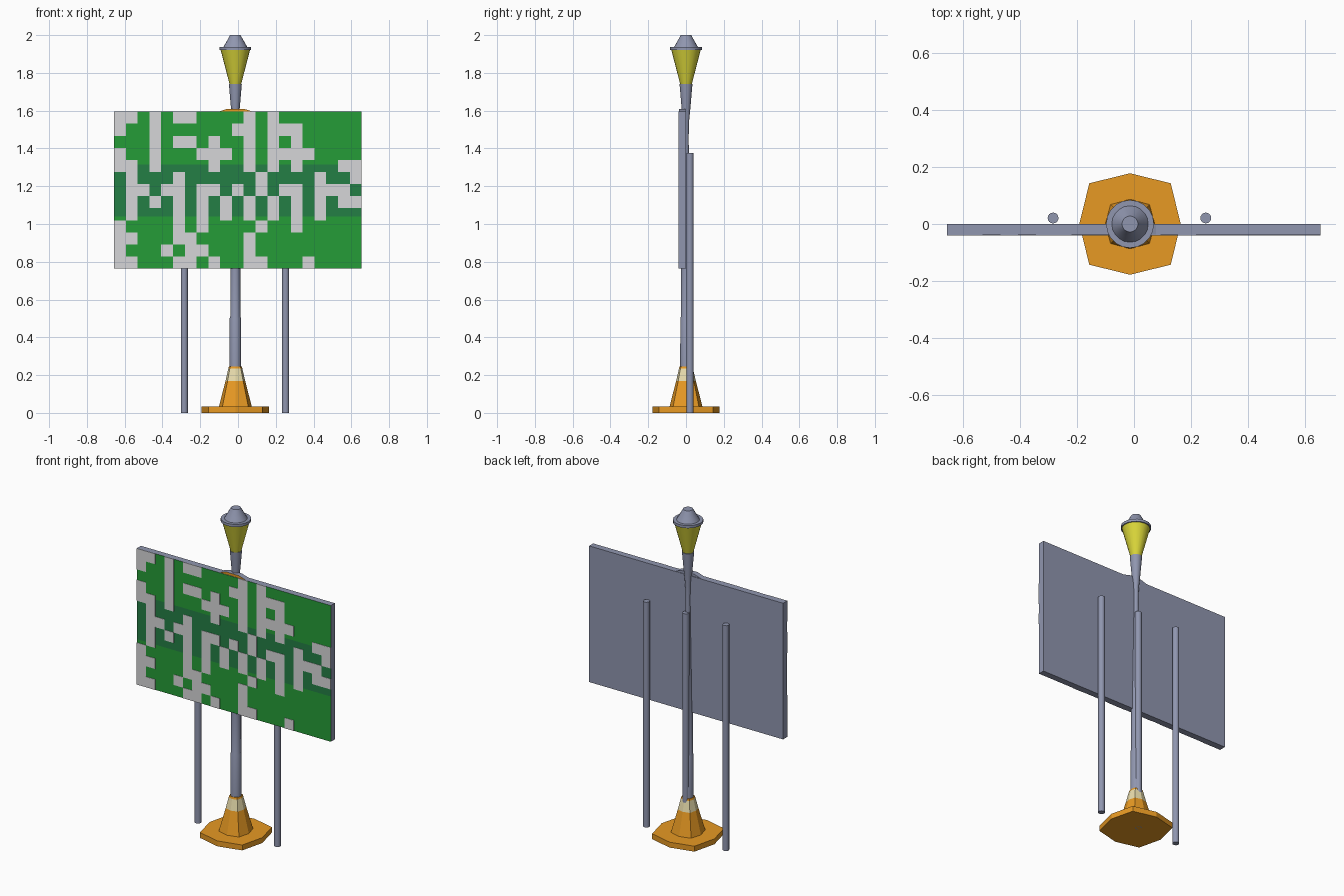
import bpy, bmesh, math

cube = bpy.data.objects.get("Cube")
if cube:
    bpy.data.objects.remove(cube, do_unlink=True)


def material(name, r, g, b):
    """Make a flat material from 8-bit display values."""
    def linear(v):
        v /= 255
        return v / 12.92 if v <= 0.04045 else ((v + 0.055) / 1.055) ** 2.4
    colour = (linear(r), linear(g), linear(b), 1)
    m = bpy.data.materials.new(name)
    m.use_nodes = True
    m.diffuse_color = colour
    m.node_tree.nodes["Principled BSDF"].inputs["Base Color"].default_value = colour
    return m


grey = material("steel_grey", 144, 150, 175)
orange = material("cone_orange", 235, 156, 36)
cream = material("cone_cream", 232, 220, 172)
yellow = material("lamp_yellow", 218, 214, 58)
green = material("sign_green", 37, 156, 55)
dark_green = material("sign_dark_green", 36, 126, 69)
white = material("sign_white", 214, 214, 216)

AXIS = -0.014        # x of the lamp column


def finish(name, bm, mats, smooth=False):
    bmesh.ops.recalc_face_normals(bm, faces=bm.faces)
    mesh = bpy.data.meshes.new(name)
    bm.to_mesh(mesh)
    bm.free()
    for m in mats:
        mesh.materials.append(m)
    ob = bpy.data.objects.new(name, mesh)
    bpy.context.collection.objects.link(ob)
    if smooth:
        bpy.ops.object.select_all(action='DESELECT')
        ob.select_set(True)
        bpy.context.view_layer.objects.active = ob
        bpy.ops.object.shade_smooth_by_angle(angle=math.radians(35))
    return ob


def turned(name, profile, mats, x=AXIS, y=0, sides=20, corner=1, bands=(), smooth=True):
    """Closed stack of rings from (radius, z); corner stretches every other point."""
    bm = bmesh.new()
    rings = []
    for r, z in profile:
        ring = []
        for i in range(sides):
            a = math.tau * i / sides
            k = r * (corner if i % 2 else 1)
            ring.append(bm.verts.new((x + k * math.cos(a), y + k * math.sin(a), z)))
        rings.append(ring)
    for n, (low, high) in enumerate(zip(rings, rings[1:])):
        for i in range(sides):
            j = (i + 1) % sides
            f = bm.faces.new((low[i], low[j], high[j], high[i]))
            f.material_index = bands[n] if bands else 0
    bm.faces.new(rings[0][::-1])
    bm.faces.new(rings[-1])
    return finish(name, bm, mats, smooth)


def add_box(bm, x0, x1, y0, y1, z0, z1):
    verts = bmesh.ops.create_cube(bm, size=1)["verts"]
    for v in verts:
        v.co = (x1 if v.co.x > 0 else x0, y1 if v.co.y > 0 else y0, z1 if v.co.z > 0 else z0)


# Traffic cone foot
turned("cone_base", [(0.178, 0), (0.178, 0.033)], [orange], sides=8, corner=1.135, smooth=False)
turned("cone_body", [(0.087, 0.033), (0.052, 0.17), (0.037, 0.235), (0.034, 0.246)],
       [orange, cream], sides=8, corner=1.11, bands=(0, 1, 0), smooth=False)

# Lamp column, lantern and cap
turned("lamp_column", [(0.031, 0.2), (0.03, 0.5), (0.027, 0.51), (0.026, 0.77),
                       (0.014, 1.45), (0.016, 1.54), (0.023, 1.61), (0.034, 1.74)], [grey])
turned("lantern", [(0.03, 1.738), (0.078, 1.922)], [yellow])
turned("lantern_rim", [(0.084, 1.92), (0.084, 1.936)], [grey])
turned("lantern_cap", [(0.064, 1.936), (0.05, 1.96), (0.033, 1.99), (0.028, 2)], [grey])

# Sign posts behind the board
for label, px in (("right", -0.284), ("middle", AXIS), ("left", 0.252)):
    turned(label + "_sign_post", [(0.019, 0), (0.019, 1.375)], [grey], x=px, y=0.021, sides=16)

# Sign board with a dark band across its front
LEFT, RIGHT, BOTTOM, TOP, FRONT = -0.656, 0.654, 0.764, 1.595, -0.039
bm = bmesh.new()
add_box(bm, LEFT, RIGHT, FRONT, 0, BOTTOM, TOP)
for z in (1.04, 1.315):
    bmesh.ops.bisect_plane(bm, geom=bm.verts[:] + bm.edges[:] + bm.faces[:],
                           plane_co=(0, 0, z), plane_no=(0, 0, 1))
bm.normal_update()
for f in bm.faces:
    if f.normal.y < -0.5:
        f.material_index = 2 if 1.04 < f.calc_center_median().z < 1.315 else 1
finish("sign_board", bm, [grey, green, dark_green])

# Abstract mosaic of thin pale tiles
PATTERN = (
    "##.#.##....#.#.......",
    "#..#......##.###.....",
    "...#.##.#..#.#.#.....",
    "#..#...###.#.####....",
    "##.#....#..#.#.#...##",
    ".#...#......#....#..#",
    ".##.##.##.#.#.##.###.",
    ".#.#.#.#.#.#.#.#.#.##",
    ".#...#.#.#.#.#.#.#...",
    "#....#.#....#..#.....",
    "##...##....#.........",
    "#...#.##...#.........",
    "##...##.#..##...#....",
)
cell_w = (RIGHT - LEFT) / len(PATTERN[0])
cell_h = (TOP - BOTTOM) / len(PATTERN)
bm = bmesh.new()
for row, line in enumerate(PATTERN):
    z = TOP - row * cell_h
    for col, mark in enumerate(line):
        if mark == "#":
            x = LEFT + col * cell_w
            add_box(bm, x, x + cell_w, FRONT - 0.002, FRONT + 0.002, z - cell_h, z)
finish("sign_tiles", bm, [white])

# Small plate peeking over the board, orange in front
bm = bmesh.new()
outline = [(-0.1, 1.58), (-0.1, 1.595), (-0.055, 1.61), (0.03, 1.61), (0.078, 1.595), (0.078, 1.58)]
face = bm.faces.new([bm.verts.new((x, -0.036, z)) for x, z in outline])
extruded = bmesh.ops.extrude_face_region(bm, geom=[face], use_keep_orig=True)["geom"]
for v in extruded:
    if isinstance(v, bmesh.types.BMVert):
        v.co.y = -0.003
bm.normal_update()
for f in bm.faces:
    f.material_index = 1 if f.calc_center_median().y < -0.03 else 0
finish("crest_plate", bm, [grey, orange])
